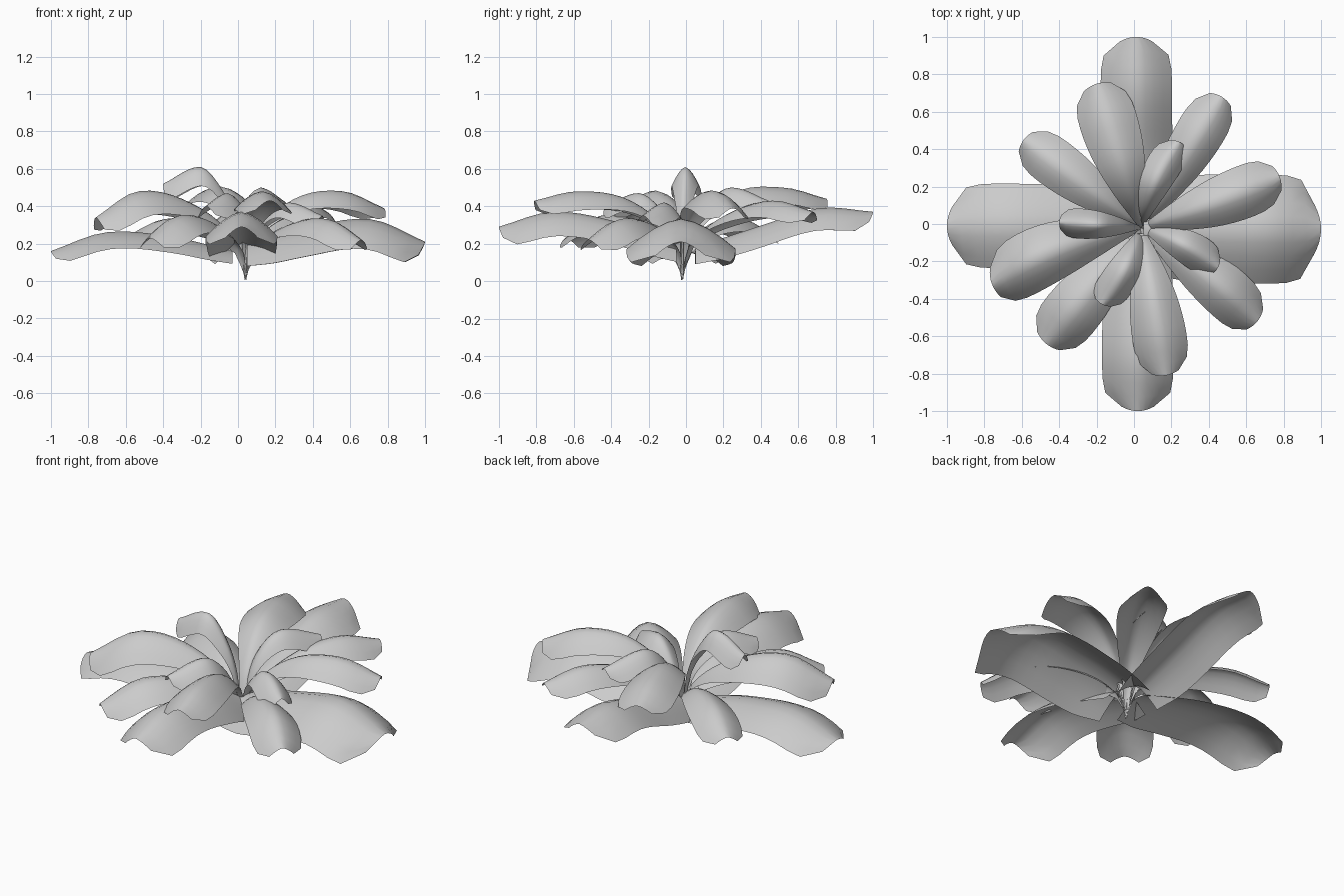
import bpy, bmesh, math
from mathutils import Vector

if "Cube" in bpy.data.objects:
    bpy.data.objects.remove(bpy.data.objects["Cube"])

mat = bpy.data.materials.new("leaf grey")
mat.diffuse_color = (0.6, 0.6, 0.6, 1)
mat.use_nodes = True
mat.node_tree.nodes["Principled BSDF"].inputs["Base Color"].default_value = mat.diffuse_color


def interp(knots, t):
    """Smooth interpolation through (t, value) knots."""
    n = len(knots)
    for i in range(n - 1):
        t0, a = knots[i]
        t1, b = knots[i + 1]
        if t <= t1 or i == n - 2:
            h = t1 - t0
            u = (t - t0) / h
            ma = (b - knots[i - 1][1]) / (t1 - knots[i - 1][0]) * h if i else b - a
            mb = (knots[i + 2][1] - a) / (knots[i + 2][0] - t0) * h if i < n - 2 else b - a
            return ((2*u**3 - 3*u*u + 1) * a + (u**3 - 2*u*u + u) * ma
                    + (3*u*u - 2*u**3) * b + (u**3 - u*u) * mb)


def leaf(name, base, tip, bow, width, heights, droop, shape, rows=16, cols=8):
    """Arched thin blade from base to tip (xy), bowed sideways, ridge heights by t."""
    p0, p1 = Vector(base), Vector(tip)
    d = (p1 - p0).normalized()
    side = Vector((-d.y, d.x))
    bm = bmesh.new()
    grid = []
    for i in range(rows + 1):
        t = (i / rows) ** 1.3
        ridge = interp(heights, t)
        w = width / 2 * interp(shape, t)
        c = p0.lerp(p1, t) + side * bow * 4 * t * (1 - t)
        row = []
        for j in range(cols + 1):
            v = 2 * j / cols - 1
            p = c + side * w * v - d * 0.06 * width * v * v * t
            sag = droop * abs(v) ** 1.6 * min(1, w / (width / 2))
            row.append(bm.verts.new((p.x, p.y, max(0, ridge - sag))))
        grid.append(row)
    for i in range(rows):
        for j in range(cols):
            f = bm.faces.new((grid[i][j], grid[i + 1][j], grid[i + 1][j + 1], grid[i][j + 1]))
            f.smooth = True
    bm.normal_update()
    bmesh.ops.reverse_faces(bm, faces=[f for f in bm.faces if f.normal.z < 0])
    me = bpy.data.meshes.new(name)
    bm.to_mesh(me)
    bm.free()
    me.materials.append(mat)
    bpy.context.collection.objects.link(bpy.data.objects.new(name, me))


WIDE = [(0, .75), (.2, .95), (.6, 1), (.86, .98), (.94, .85), (1, .45)]
BLADE = [(0, .06), (.08, .22), (.3, .62), (.55, .92), (.8, 1), (.93, .85), (1, .5)]

# Broad outer leaves: base, tip, bow, width, ridge heights, droop
outer = [
    ((.05, -.02), (1.0, -.03), 0, .58, (.20, .29, .33, .21), .16),
    ((-.03, -.01), (-1.0, -.01), 0, .45, (.16, .24, .26, .16), .09),
    ((.02, .05), (.01, 1.0), 0, .38, (.18, .29, .39, .37), .12),
    ((.02, -.05), (.02, -1.0), 0, .38, (.20, .32, .37, .29), .13),
]
for k, (b, tip, bow, w, z, dr) in enumerate(outer):
    leaf(f"outer_leaf_{k+1}", b, tip, bow, w,
         [(0, z[0]), (.35, z[1]), (.7, z[2]), (1, z[3])], dr, WIDE)

# Middle leaves: tip, bow, width, ridge heights at 35%, 70%, 100%, droop
middle = [
    ((.47, .68), 0, .26, (.36, .43, .37), .09),
    ((-.20, .75), -.0, .31, (.47, .50, .44), .09),
    ((-.59, .45), .0, .26, (.31, .33, .24), .08),
    ((-.76, -.32), -.05, .33, (.42, .48, .34), .13),
    ((-.47, -.64), .0, .31, (.31, .35, .23), .10),
    ((.17, -.81), 0, .29, (.43, .48, .43), .10),
    ((.66, -.52), .02, .28, (.30, .33, .22), .10),
    ((.78, .25), -.01, .28, (.44, .48, .39), .10),
]
for k, (tip, bow, w, z, dr) in enumerate(middle):
    leaf(f"middle_leaf_{k+1}", (.04, -.02), tip, bow, w,
         [(0, .04), (.07, z[0] * .55), (.35, z[0]), (.7, z[1]), (1, z[2])], dr, BLADE)

# Small inner leaves
inner = [
    ((.24, .44), .03, .19, (.43, .50, .43), .09),
    ((-.40, .01), 0, .16, (.50, .61, .52), .11),
    ((-.17, -.43), .02, .19, (.40, .47, .40), .09),
    ((.45, -.23), .02, .19, (.36, .42, .35), .09),
]
for k, (tip, bow, w, z, dr) in enumerate(inner):
    leaf(f"inner_leaf_{k+1}", (.04, -.02), tip, bow, w,
         [(0, .01), (.1, z[0] * .6), (.3, z[0]), (.55, z[1]), (1, z[2])], dr, BLADE)
